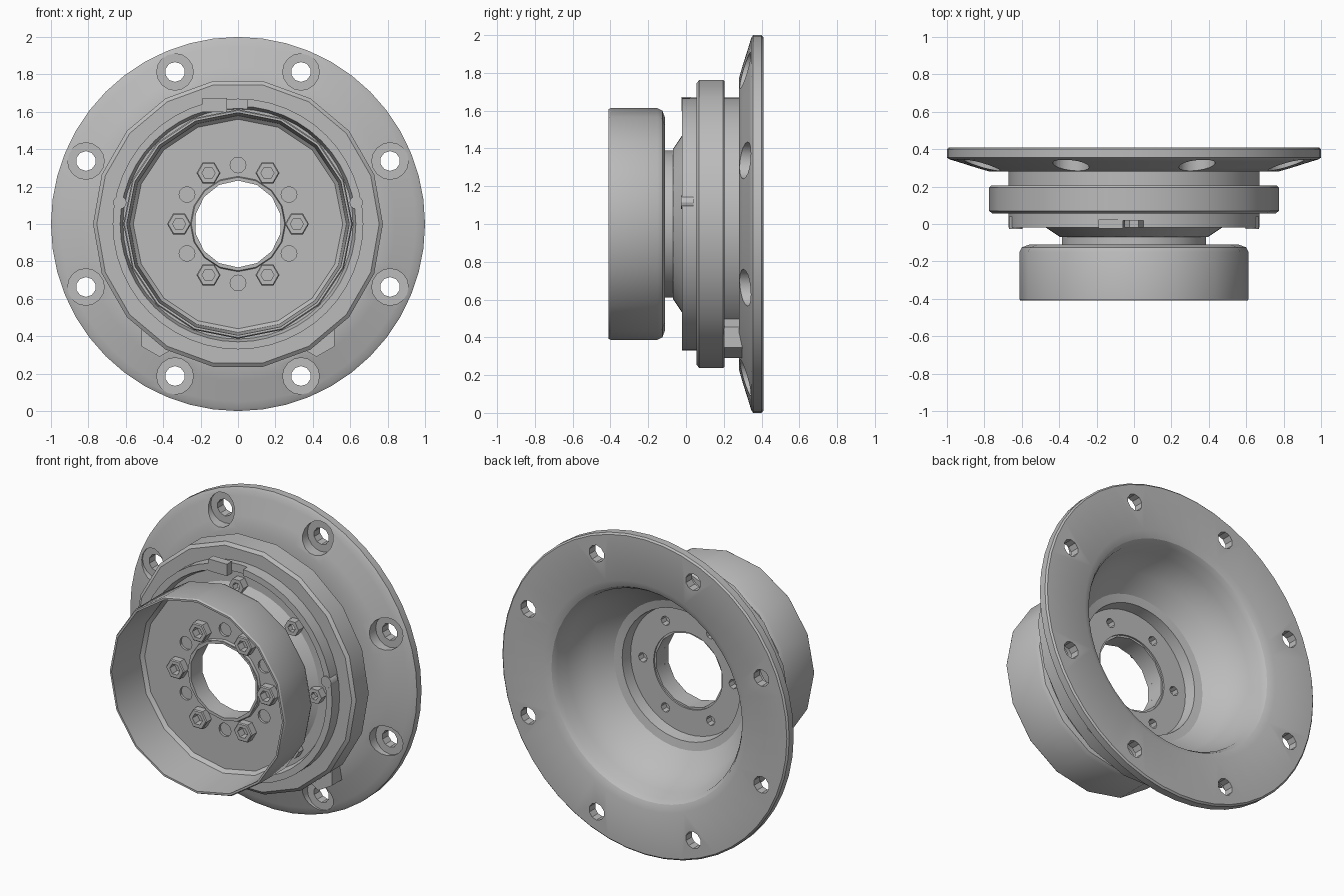
import bpy, bmesh, math
from mathutils import Matrix, Vector

if "Cube" in bpy.data.objects:
    bpy.data.objects.remove(bpy.data.objects["Cube"])

metal = bpy.data.materials.new("grey_metal")
metal.diffuse_color = (0.5, 0.5, 0.5, 1)
metal.use_nodes = True
metal.node_tree.nodes["Principled BSDF"].inputs["Base Color"].default_value = metal.diffuse_color


def add_object(name, bm):
    bmesh.ops.recalc_face_normals(bm, faces=bm.faces)
    mesh = bpy.data.meshes.new(name)
    bm.to_mesh(mesh)
    bm.free()
    mesh.materials.append(metal)
    ob = bpy.data.objects.new(name, mesh)
    bpy.context.collection.objects.link(ob)
    return ob


def lathe(name, profile, sides, cx=0.0, cz=1.0, turn=0.0):
    """Closed (y, radius) profile turned around an axis parallel to y."""
    bm = bmesh.new()
    rings = []
    for i in range(sides):
        a = turn + 2 * math.pi * i / sides
        rings.append([bm.verts.new((cx + r * math.sin(a), y, cz + r * math.cos(a)))
                      for y, r in profile])
    n = len(profile)
    for i in range(sides):
        p, q = rings[i], rings[(i + 1) % sides]
        for j in range(n):
            k = (j + 1) % n
            bm.faces.new((p[j], p[k], q[k], q[j]))
    return add_object(name, bm)


def polar(radius, degrees):
    a = math.radians(degrees)
    return radius * math.cos(a), 1 + radius * math.sin(a)


def add_rod(bm, x, z, radius, y0, y1, sides=12):
    m = Matrix.Translation((x, (y0 + y1) / 2, z)) @ Matrix.Rotation(math.pi / 2, 4, 'X')
    bmesh.ops.create_cone(bm, cap_ends=True, segments=sides, radius1=radius,
                          radius2=radius, depth=y1 - y0, matrix=m)


def add_box(bm, centre, size):
    m = Matrix.Translation(centre) @ Matrix.Diagonal(Vector(size).to_4d())
    bmesh.ops.create_cube(bm, size=1, matrix=m)


def cut(ob, bm):
    cutter = add_object("cutter", bm)
    cutter.hide_render = True
    mod = ob.modifiers.new("holes", 'BOOLEAN')
    mod.operation = 'DIFFERENCE'
    mod.solver = 'EXACT'
    mod.object = cutter
    bpy.context.view_layer.objects.active = ob
    bpy.ops.object.modifier_apply(modifier=mod.name)
    bpy.data.objects.remove(cutter)


# Housing with mounting flange, lip, cone and hollow back
housing = lathe("flanged_housing", [
    (.41, .71), (.41, .99), (.40, 1.0), (.355, 1.0), (.345, .985), (.335, .95),
    (.30, .84), (.28, .77), (.28, .67), (-.02, .67), (-.02, .63), (.03, .615),
    (.03, .545), (-.07, .395), (-.07, .24), (-.02, .24), (-.02, .40), (.05, .41),
    (.06, .46), (.15, .56), (.28, .63), (.36, .645), (.39, .665)], 48)

# Spotfaces of the flange holes, and the notch in the lip
bm = bmesh.new()
for i in range(8):
    add_rod(bm, *polar(.88, 22.5 + 45 * i), .098, .21, .35, 16)
add_box(bm, (-.005, -.01, 1.64), (.11, .06, .10))
cut(housing, bm)

# Flange holes and small holes in the back floor
bm = bmesh.new()
for i in range(8):
    add_rod(bm, *polar(.88, 22.5 + 45 * i), .053, .25, .5, 10)
for i in range(6):
    add_rod(bm, *polar(.315, 60 * i), .03, -.10, .05, 8)
cut(housing, bm)

# Raised band around the housing
band = lathe("outer_band", [
    (.055, .64), (.055, .755), (.07, .775), (.195, .775), (.205, .765), (.205, .64)],
    18, turn=math.pi / 2)

# Neck between housing and drum
lathe("neck", [(-.115, .24), (-.115, .39), (-.065, .39), (-.065, .24)], 18)

# Open drum with a floor around the centre hole
drum = lathe("drum_cup", [
    (-.41, .595), (-.41, .607), (-.40, .613), (-.15, .613), (-.125, .60), (-.11, .56),
    (-.11, .235), (-.145, .235), (-.145, .25), (-.13, .255), (-.13, .56), (-.15, .58)], 16)
bm = bmesh.new()
for i in range(6):
    add_rod(bm, *polar(.315, 30 + 60 * i), .042, -.2, -.113)
cut(drum, bm)

# Lining of the centre hole
lathe("centre_sleeve", [(-.147, .232), (-.147, .246), (-.03, .246), (-.03, .232)], 14)

# Socket bolts on the drum floor
for i in range(6):
    x, z = polar(.315, 60 * i)
    lathe("drum_bolt", [(-.18, .035), (-.18, .058), (-.174, .064), (-.12, .064), (-.12, .035)],
          6, x, z, math.pi / 2)

# Bolts in the recess behind the drum
for i in range(8):
    x, z = polar(.545, 45 * i)
    lathe("recess_bolt", [(-.018, .025), (-.018, .05), (.05, .05), (.05, .025)],
          6, x, z, math.pi / 2)

# Two plugs low down between band and flange
for s in (-1, 1):
    bm = bmesh.new()
    add_rod(bm, s * .42, .40, .11, .20, .30, 6)
    add_object("drain_plug", bm)

# Small tabs on the lip
bm = bmesh.new()
for s in (-1, 1):
    add_rod(bm, s * .632, 1.115, .036, -.026, .04)
add_box(bm, (-.125, 0, 1.635), (.13, .05, .075))
add_object("lip_tabs", bm)

# Smooth shading with sharp edges kept
for ob in bpy.context.scene.objects:
    ob.select_set(True)
    bpy.context.view_layer.objects.active = ob
bpy.ops.object.shade_smooth_by_angle(angle=math.radians(30))
